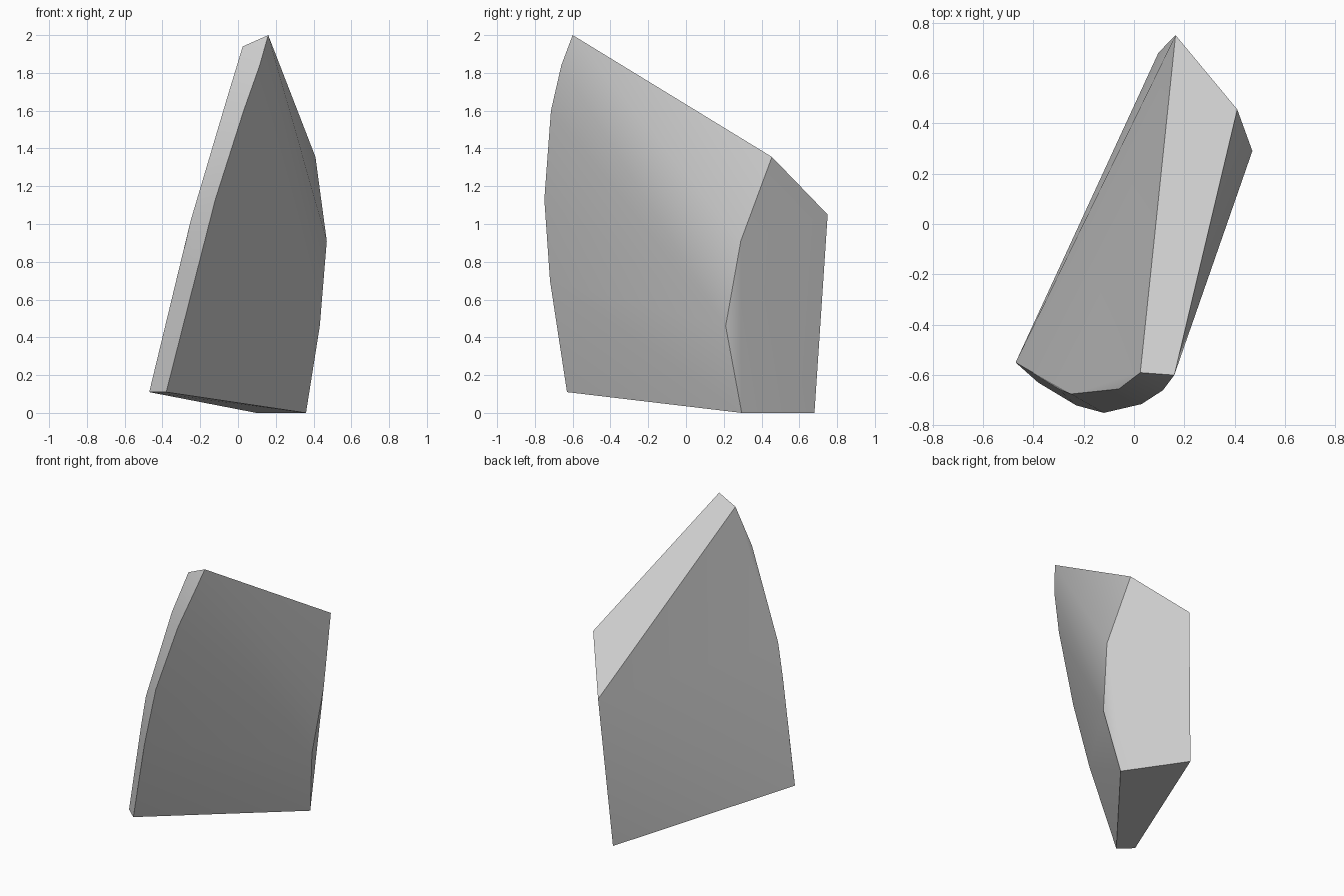
import bpy
import bmesh
import math

cube = bpy.data.objects.get("Cube")
if cube:
    bpy.data.objects.remove(cube)

# One plain stone colour
stone = bpy.data.materials.new("stone_grey")
stone.use_nodes = True
grey = (0.6, 0.6, 0.6, 1)
stone.diffuse_color = grey
stone.node_tree.nodes["Principled BSDF"].inputs["Base Color"].default_value = grey

# Curved front rim: the two long edges of the narrow outer strip
rim_left = [(-0.47, -0.55, 0.11), (-0.30, -0.655, 0.80), (-0.25, -0.675, 1.02),
            (-0.06, -0.655, 1.66), (0.025, -0.59, 1.94)]
rim_right = [(-0.38, -0.63, 0.11), (-0.23, -0.72, 0.70), (-0.12, -0.75, 1.13),
             (0.03, -0.715, 1.60), (0.115, -0.66, 1.84), (0.16, -0.60, 2.0)]
# Broken back face, clockwise from its upper inner corner
back_face = [(0.165, 0.75, 1.05), (0.41, 0.455, 1.355), (0.47, 0.29, 0.91),
             (0.433, 0.21, 0.46), (0.36, 0.295, 0.0), (0.097, 0.68, 0.0)]

# The shard is the convex solid spanned by the rim and the back face
mesh = bpy.data.meshes.new("stone_shard")
bm = bmesh.new()
for point in rim_left + rim_right + back_face:
    bm.verts.new(point)
hull = bmesh.ops.convex_hull(bm, input=bm.verts)
loose = [v for v in bm.verts if not v.link_faces]
bmesh.ops.delete(bm, geom=loose, context="VERTS")

# Merge the triangles of each flat break into one face
bmesh.ops.dissolve_limit(bm, angle_limit=math.radians(2.5),
                         verts=bm.verts, edges=bm.edges)
bmesh.ops.recalc_face_normals(bm, faces=bm.faces)
bm.to_mesh(mesh)
bm.free()
mesh.materials.append(stone)

shard = bpy.data.objects.new("stone_shard", mesh)
bpy.context.collection.objects.link(shard)

# Soft shading on the gently bent sides, sharp at the breaks
bpy.context.view_layer.objects.active = shard
shard.select_set(True)
bpy.ops.object.shade_smooth_by_angle(angle=math.radians(30))
